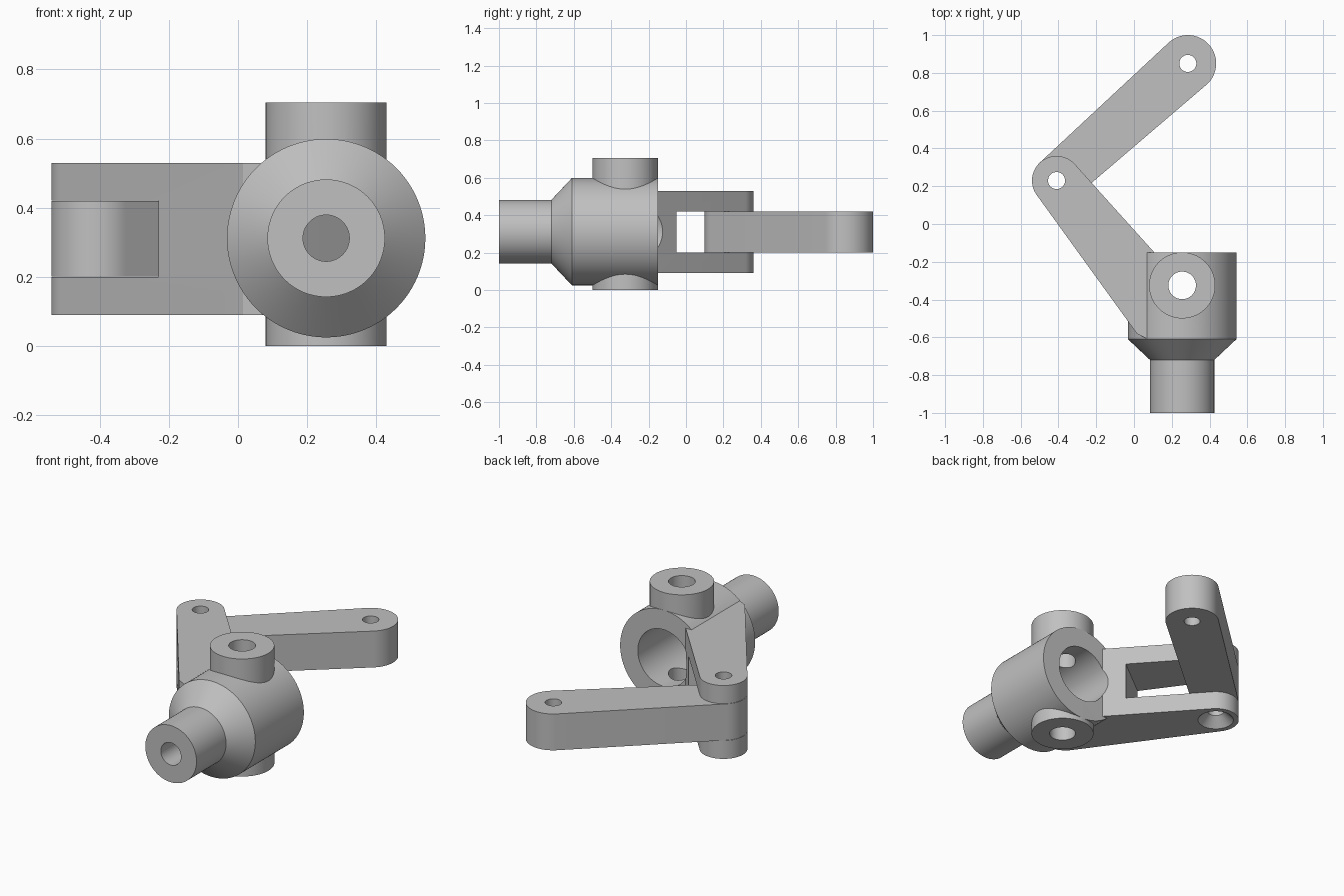
import bpy, bmesh, math
from mathutils import Vector, Matrix

cube = bpy.data.objects.get("Cube")
if cube:
    bpy.data.objects.remove(cube, do_unlink=True)

steel = bpy.data.materials.new("plain grey")
steel.use_nodes = True
GREY = (0.53, 0.53, 0.53, 1)
steel.diffuse_color = GREY
steel.node_tree.nodes["Principled BSDF"].inputs["Base Color"].default_value = GREY

SEG = 96
AXIS_X, AXIS_Z = 0.255, 0.312       # centre line of the socket body
BOSS_Y = -0.325
PIVOT, TIP = (-0.41, 0.23), (0.285, 0.85)


def finish(name, bm):
    bmesh.ops.recalc_face_normals(bm, faces=bm.faces)
    mesh = bpy.data.meshes.new(name)
    bm.to_mesh(mesh)
    bm.free()
    mesh.materials.append(steel)
    ob = bpy.data.objects.new(name, mesh)
    bpy.context.collection.objects.link(ob)
    return ob


def lathe(name, profile, matrix):
    """Closed solid turned about local z from (radius, height) points."""
    bm = bmesh.new()
    rings = []
    for r, h in profile:
        rings.append([bm.verts.new((r * math.cos(a), r * math.sin(a), h))
                      for a in (math.tau * i / SEG for i in range(SEG))])
    for a, b in zip(rings, rings[1:]):
        for i in range(SEG):
            j = (i + 1) % SEG
            bm.faces.new((a[i], a[j], b[j], b[i]))
    bm.faces.new(rings[0])
    bm.faces.new(rings[-1])
    bm.transform(matrix)
    return finish(name, bm)


def along_y(name, profile):
    turn = Matrix.Rotation(-math.pi / 2, 4, 'X')
    return lathe(name, profile, Matrix.Translation((AXIS_X, 0, AXIS_Z)) @ turn)


def along_z(name, profile, xy):
    return lathe(name, profile, Matrix.Translation((*xy, 0)))


def prism(name, outline, z0, z1):
    bm = bmesh.new()
    face = bm.faces.new([bm.verts.new((x, y, z0)) for x, y in outline])
    new = bmesh.ops.extrude_face_region(bm, geom=[face])["geom"]
    verts = [v for v in new if isinstance(v, bmesh.types.BMVert)]
    bmesh.ops.translate(bm, verts=verts, vec=(0, 0, z1 - z0))
    return finish(name, bm)


def arc(centre, r, start, end, n=40):
    return [(centre[0] + r * math.cos(math.radians(start + (end - start) * i / n)),
             centre[1] + r * math.sin(math.radians(start + (end - start) * i / n)))
            for i in range(n + 1)]


def boolean(ob, tool, operation):
    mod = ob.modifiers.new("bool", 'BOOLEAN')
    mod.operation = operation
    mod.solver = 'EXACT'
    mod.object = tool
    bpy.context.view_layer.objects.active = ob
    bpy.ops.object.modifier_apply(modifier=mod.name)
    bpy.data.objects.remove(tool, do_unlink=True)


def smooth(ob):
    bpy.ops.object.select_all(action='DESELECT')
    ob.select_set(True)
    bpy.context.view_layer.objects.active = ob
    bpy.ops.object.shade_smooth_by_angle(angle=math.radians(25))


# Socket body: stub, cone and barrel turned about y
knuckle = along_y("socket_and_fork", [(0.17, -1), (0.17, -0.72), (0.287, -0.61), (0.287, -0.15)])

# Vertical boss crossing the barrel
boolean(knuckle, along_z("boss", [(0.175, 0), (0.175, 0.705)], (AXIS_X, BOSS_Y)), 'UNION')

# Tapered fork arm merging into the barrel
fork_outline = arc(PIVOT, 0.13, 42.5, 215.5) + [(0.015, -0.58), (0.066, -0.606),
                                              (0.12, -0.6), (0.12, -0.158), (0.109, -0.152)]
boolean(knuckle, prism("fork", fork_outline, 0.09, 0.53), 'UNION')

# Slot between the two fork lugs, square to the arm
end = Vector((-0.0975, -0.14))
across, back = Vector((0.79, 0.61)) * 0.4, Vector((-0.61, 0.79)) * 0.9
slot = [end - across, end + across, end + across + back, end - across + back]
boolean(knuckle, prism("slot", slot, 0.2, 0.421), 'DIFFERENCE')

# Bores: socket, stub, boss and pivot with its countersink underneath
boolean(knuckle, along_y("socket_bore", [(0.17, -0.55), (0.17, 0.0)]), 'DIFFERENCE')
boolean(knuckle, along_y("stub_bore", [(0.067, -1.1), (0.067, -0.4)]), 'DIFFERENCE')
boolean(knuckle, along_z("boss_bore", [(0.073, -0.1), (0.073, 0.8)], (AXIS_X, BOSS_Y)), 'DIFFERENCE')
boolean(knuckle, along_z("pivot_bore", [(0.11, 0.08), (0.045, 0.145), (0.045, 0.6)], PIVOT), 'DIFFERENCE')
smooth(knuckle)

# Swinging link held in the fork
angle = math.degrees(math.atan2(TIP[1] - PIVOT[1], TIP[0] - PIVOT[0]))
link_outline = arc(TIP, 0.15, angle - 89, angle + 89) + arc(PIVOT, 0.13, angle + 91, angle + 269)
link = prism("swing_link", link_outline, 0.2015, 0.4195)
for spot in (PIVOT, TIP):
    boolean(link, along_z("link_bore", [(0.045, 0.1), (0.045, 0.6)], spot), 'DIFFERENCE')
smooth(link)
